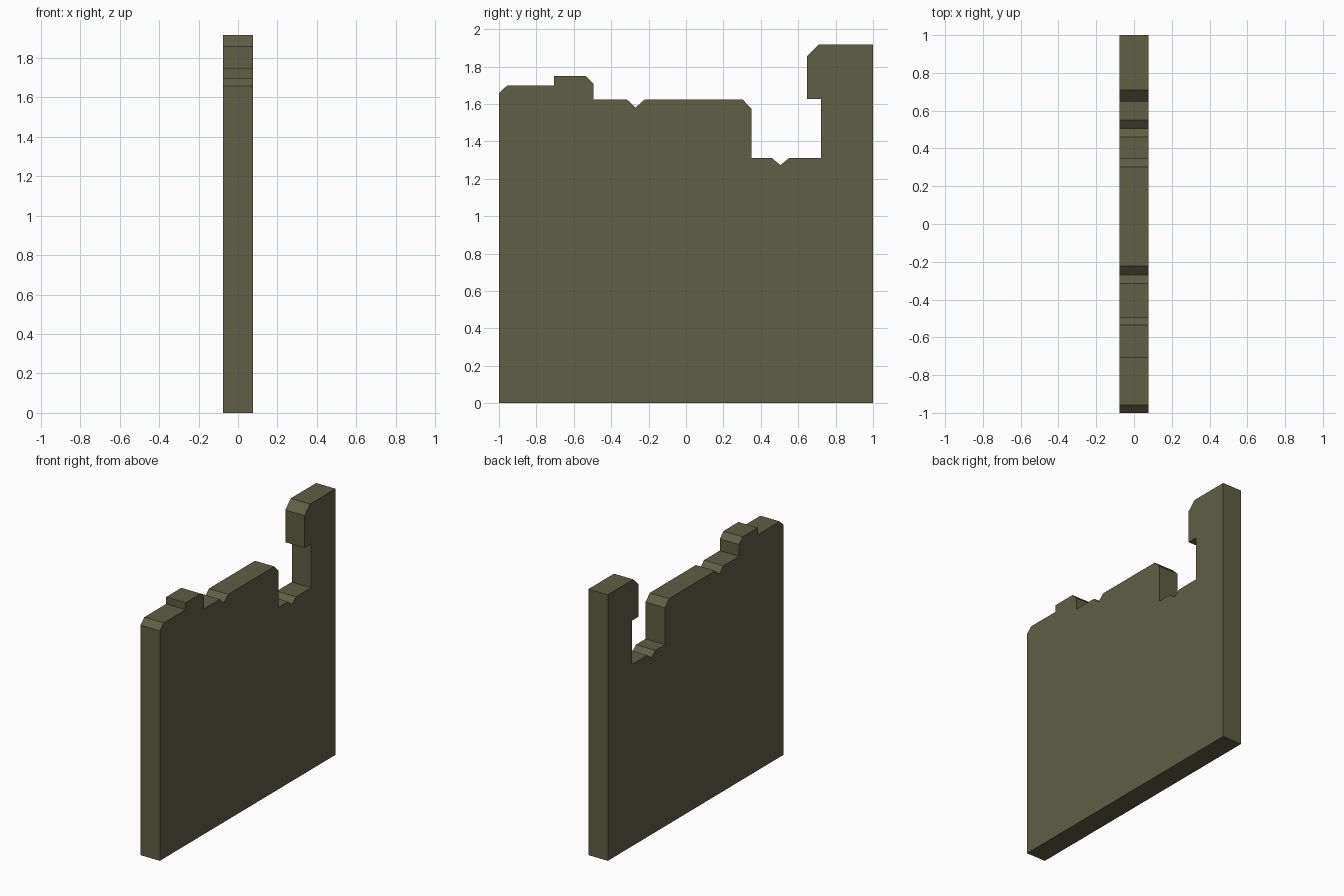
import bpy, bmesh

if "Cube" in bpy.data.objects:
    bpy.data.objects.remove(bpy.data.objects["Cube"])

HALF_THICK = 0.077

# Side outline (y, z), counter-clockwise from the front bottom corner
outline = [
    (-1, 0), (1, 0), (1, 1.917),
    (0.71, 1.917), (0.648, 1.857), (0.648, 1.625), (0.722, 1.625),   # tall hooked post
    (0.722, 1.31), (0.55, 1.31), (0.505, 1.273), (0.46, 1.31), (0.35, 1.31),  # deep slot
    (0.35, 1.575), (0.303, 1.623), (-0.222, 1.623),                  # middle ledge
    (-0.27, 1.58), (-0.315, 1.623), (-0.495, 1.623),                 # small notch
    (-0.495, 1.708), (-0.535, 1.748), (-0.707, 1.748),               # raised step
    (-0.707, 1.698), (-0.957, 1.698), (-1, 1.657),                   # front ledge
]

# Extrude the outline across x
bm = bmesh.new()
face = bm.faces.new([bm.verts.new((-HALF_THICK, y, z)) for y, z in outline])
ext = bmesh.ops.extrude_face_region(bm, geom=[face])
moved = [v for v in ext["geom"] if isinstance(v, bmesh.types.BMVert)]
bmesh.ops.translate(bm, verts=moved, vec=(2 * HALF_THICK, 0, 0))
bmesh.ops.recalc_face_normals(bm, faces=bm.faces)
# Triangulate the concave sides cleanly
bmesh.ops.triangulate(bm, faces=[f for f in bm.faces if len(f.verts) > 4])

mesh = bpy.data.meshes.new("notched_panel")
bm.to_mesh(mesh)
bm.free()

# Single flat colour
olive = bpy.data.materials.new("dark olive")
olive.diffuse_color = (0.115, 0.112, 0.058, 1)
olive.use_nodes = True
olive.node_tree.nodes["Principled BSDF"].inputs["Base Color"].default_value = olive.diffuse_color
mesh.materials.append(olive)

panel = bpy.data.objects.new("notched_panel", mesh)
bpy.context.collection.objects.link(panel)
